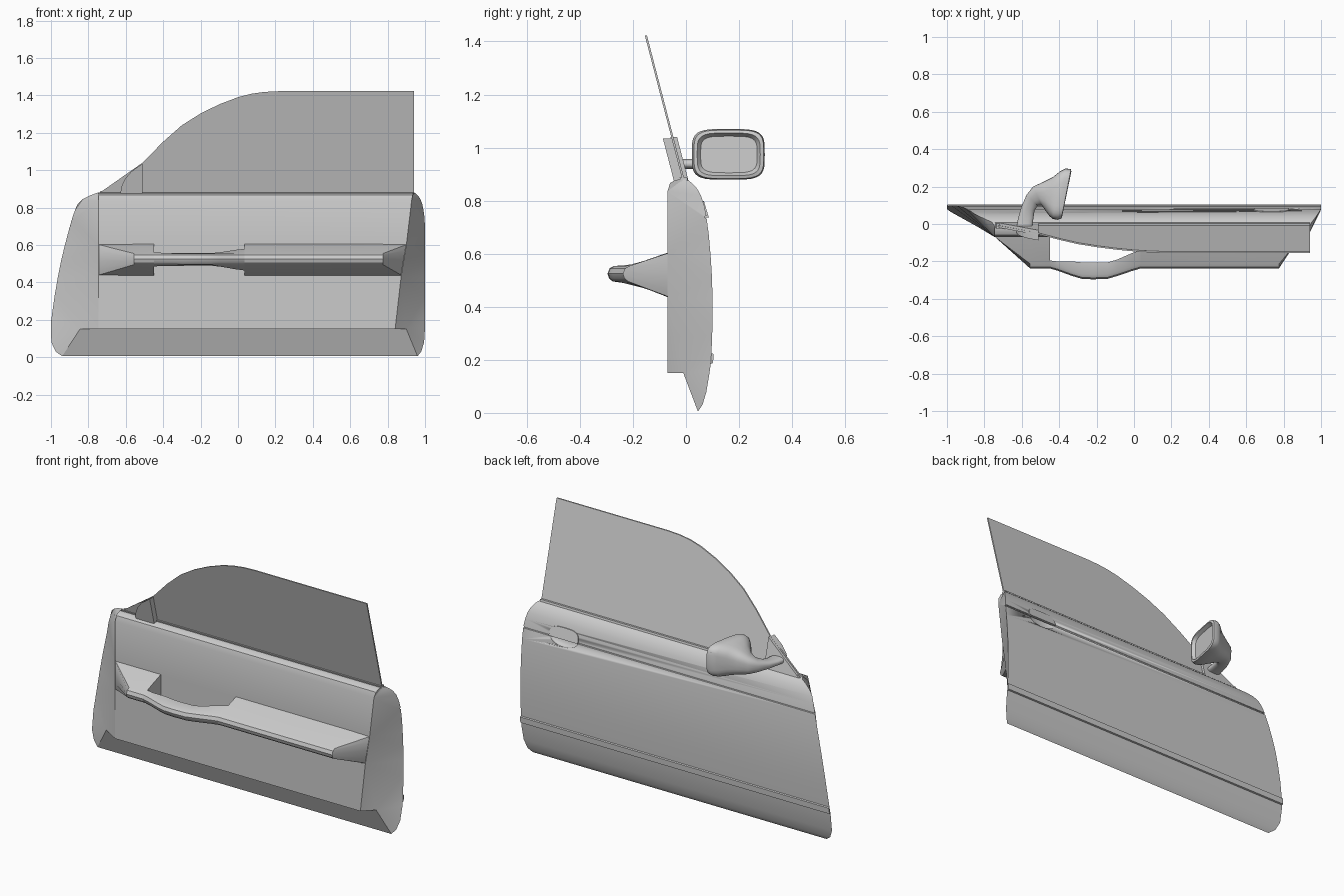
import bpy, bmesh, math
from mathutils import Vector


def finish(name, bm, angle=30):
    bmesh.ops.recalc_face_normals(bm, faces=bm.faces[:])
    bmesh.ops.triangulate(bm, faces=[f for f in bm.faces if len(f.verts) > 4])
    me = bpy.data.meshes.new(name)
    bm.to_mesh(me)
    bm.free()
    ob = bpy.data.objects.new(name, me)
    bpy.context.collection.objects.link(ob)
    bpy.ops.object.select_all(action='DESELECT')
    ob.select_set(True)
    bpy.context.view_layer.objects.active = ob
    bpy.ops.object.shade_smooth_by_angle(angle=math.radians(angle))
    return ob


def loft(name, sections, angle=30):
    """Skin a list of closed rings and cap both ends."""
    bm = bmesh.new()
    rings = [[bm.verts.new(p) for p in s] for s in sections]
    for a, b in zip(rings, rings[1:]):
        for i in range(len(a)):
            j = (i + 1) % len(a)
            bm.faces.new((a[i], a[j], b[j], b[i]))
    bm.faces.new(rings[0])
    bm.faces.new(rings[-1])
    return finish(name, bm, angle)


def slab(name, outline, inner, outer, lean=0.26, y0=-0.01, z0=0.88):
    """Plate from an (x, z) outline, leaning inward as it rises."""
    def ring(off):
        return [(x, y0 - (z - z0) * lean + off, z) for x, z in outline]
    return loft(name, [ring(inner), ring(outer)])


# Door body: cross-section points (y, z, front edge x, rear edge x)
profile = [
    (0.045, 0.005, -0.94, 0.96), (0.062, 0.03, -0.975, 0.98),
    (0.077, 0.08, -0.998, 0.995), (0.09, 0.16, -1.0, 1.0),
    (0.093, 0.185, -1.0, 1.0), (0.102, 0.188, -1.0, 1.0),
    (0.104, 0.222, -0.995, 1.0), (0.096, 0.225, -0.995, 1.0),
    (0.1, 0.33, -0.98, 1.0), (0.1, 0.43, -0.963, 1.0),
    (0.098, 0.51, -0.947, 1.0), (0.093, 0.59, -0.928, 1.0),
    (0.086, 0.67, -0.907, 1.0), (0.078, 0.733, -0.889, 0.998),
    (0.072, 0.735, -0.888, 0.998), (0.072, 0.741, -0.887, 0.998),
    (0.077, 0.743, -0.886, 0.998), (0.068, 0.785, -0.872, 0.992),
    (0.056, 0.82, -0.857, 0.985), (0.042, 0.845, -0.83, 0.975),
    (0.026, 0.863, -0.795, 0.963), (0.01, 0.876, -0.76, 0.95),
    (-0.01, 0.881, -0.745, 0.94), (-0.04, 0.878, -0.745, 0.937),
    (-0.06, 0.866, -0.745, 0.934), (-0.07, 0.835, -0.745, 0.928),
    (-0.07, 0.6, -0.745, 0.9), (-0.07, 0.43, -0.745, 0.872),
    (-0.07, 0.15, -0.745, 0.84), (-0.01, 0.15, -0.845, 0.9)]
door = loft("door_body", [[(l, y, z) for y, z, l, r in profile],
                          [(r, y, z) for y, z, l, r in profile]], 28)

# Recess behind the exterior handle
bm = bmesh.new()
bmesh.ops.create_uvsphere(bm, u_segments=32, v_segments=16, radius=1)
for v in bm.verts:
    v.co = Vector((0.735 + v.co.x * 0.092, 0.078 + v.co.y * 0.028, 0.742 + v.co.z * 0.05))
cutter = finish("handle_recess_cutter", bm)
cutter.hide_render = True
cutter.hide_set(True)
cut = door.modifiers.new("handle_recess", 'BOOLEAN')
cut.operation = 'DIFFERENCE'
cut.solver = 'EXACT'
cut.object = cutter

# Exterior handle flap
flap = [(0.735 + 0.094 * math.copysign(abs(math.cos(t)) ** 0.6, math.cos(t)),
         0.737 + 0.061 * math.sin(t) ** 0.6)
        for t in [math.pi * i / 20 for i in range(20)]] + [(0.641, 0.737)]
slab("outer_handle", flap, -0.016, 0, lean=0.3, y0=0.086, z0=0.737)

# Window glass
arc = [(-0.745, 0.875), (-0.51, 1.04), (-0.4, 1.152), (-0.3, 1.24), (-0.2, 1.303),
       (-0.1, 1.352), (0.0, 1.39), (0.07, 1.408), (0.14, 1.418), (0.22, 1.422)]
slab("window_glass", arc + [(0.94, 1.422), (0.94, 0.875)], -0.004, 0.004)

# Belt seal, mirror mounting panel and its inner trim
slab("belt_seal", [(-0.745, 0.872), (-0.735, 0.888), (0.94, 0.888), (0.94, 0.872)], -0.012, 0.016)
slab("mirror_panel", [(-0.745, 0.87), (-0.51, 1.04), (-0.51, 0.87)], -0.008, 0.018)
slab("mirror_panel_trim", [(-0.63, 0.87), (-0.622, 0.915), (-0.603, 0.955), (-0.57, 0.993),
                           (-0.51, 1.035), (-0.51, 0.87)], -0.037, 0)


# Armrest with an open pull handle
def arm_section(x, d=0.0, back=-0.068):
    top = 0.553 + (back + 0.215) * 0.35
    low = 0.495 - (back + 0.22) * 0.39
    pts = [(back, top), (-0.213 - d, 0.554), (-0.23 - d, 0.545), (-0.238 - d, 0.525),
           (-0.232 - d, 0.507), (-0.218 - d, 0.495), (back, low)]
    return [(x, y, z) for y, z in pts]


def arm_end(x, slant=0.0):
    zs = [0.604, 0.602, 0.57, 0.52, 0.47, 0.439, 0.437]
    return [(x + slant * (z - 0.52), -0.068, z) for z in zs]


loft("armrest_front", [arm_end(-0.745), arm_section(-0.555), arm_section(-0.45)])
loft("armrest_rear", [arm_section(0.035), arm_section(0.775), arm_end(0.886, 0.17)])
loft("pull_handle", [arm_section(x, d, b) for x, d, b in [
    (-0.45, 0, -0.15), (-0.449, 0, -0.195), (-0.41, 0.011, -0.2), (-0.33, 0.04, -0.2),
    (-0.28, 0.055, -0.205), (-0.22, 0.058, -0.207), (-0.14, 0.055, -0.205),
    (-0.09, 0.04, -0.19), (-0.01, 0.013, -0.155), (0.035, 0, -0.14)]], 35)


# Wing mirror: (inner x, y), (outer x, y), z range, squareness
def mirror_section(a, b, lo, hi, power, n=32):
    a, b = Vector(a), Vector(b)
    ring = []
    for i in range(n):
        t = 2 * math.pi * i / n
        c, s = [math.copysign(abs(v) ** (2 / power), v) for v in (math.cos(t), math.sin(t))]
        p = (a + b) / 2 + (b - a) / 2 * c
        ring.append((p.x, p.y, (lo + hi) / 2 + (hi - lo) / 2 * s))
    return ring


loft("wing_mirror", [mirror_section(*s) for s in [
    ((-0.545, -0.03), (-0.63, -0.03), 0.92, 0.957, 2.5),
    ((-0.538, 0.03), (-0.62, 0.03), 0.92, 0.957, 2.5),
    ((-0.532, 0.07), (-0.603, 0.09), 0.917, 0.965, 2.5),
    ((-0.515, 0.098), (-0.575, 0.155), 0.912, 0.985, 2.5),
    ((-0.492, 0.098), (-0.54, 0.2), 0.904, 1.012, 2.7),
    ((-0.472, 0.07), (-0.485, 0.225), 0.895, 1.035, 3),
    ((-0.452, 0.042), (-0.435, 0.25), 0.887, 1.054, 3.4),
    ((-0.435, 0.028), (-0.395, 0.282), 0.881, 1.067, 4),
    ((-0.41, 0.022), (-0.365, 0.297), 0.879, 1.07, 4.2),
    ((-0.388, 0.03), (-0.337, 0.293), 0.883, 1.066, 4.2),
    ((-0.384, 0.042), (-0.335, 0.28), 0.894, 1.055, 4.2),
    ((-0.4, 0.055), (-0.358, 0.268), 0.905, 1.043, 4.2)]], 35)
